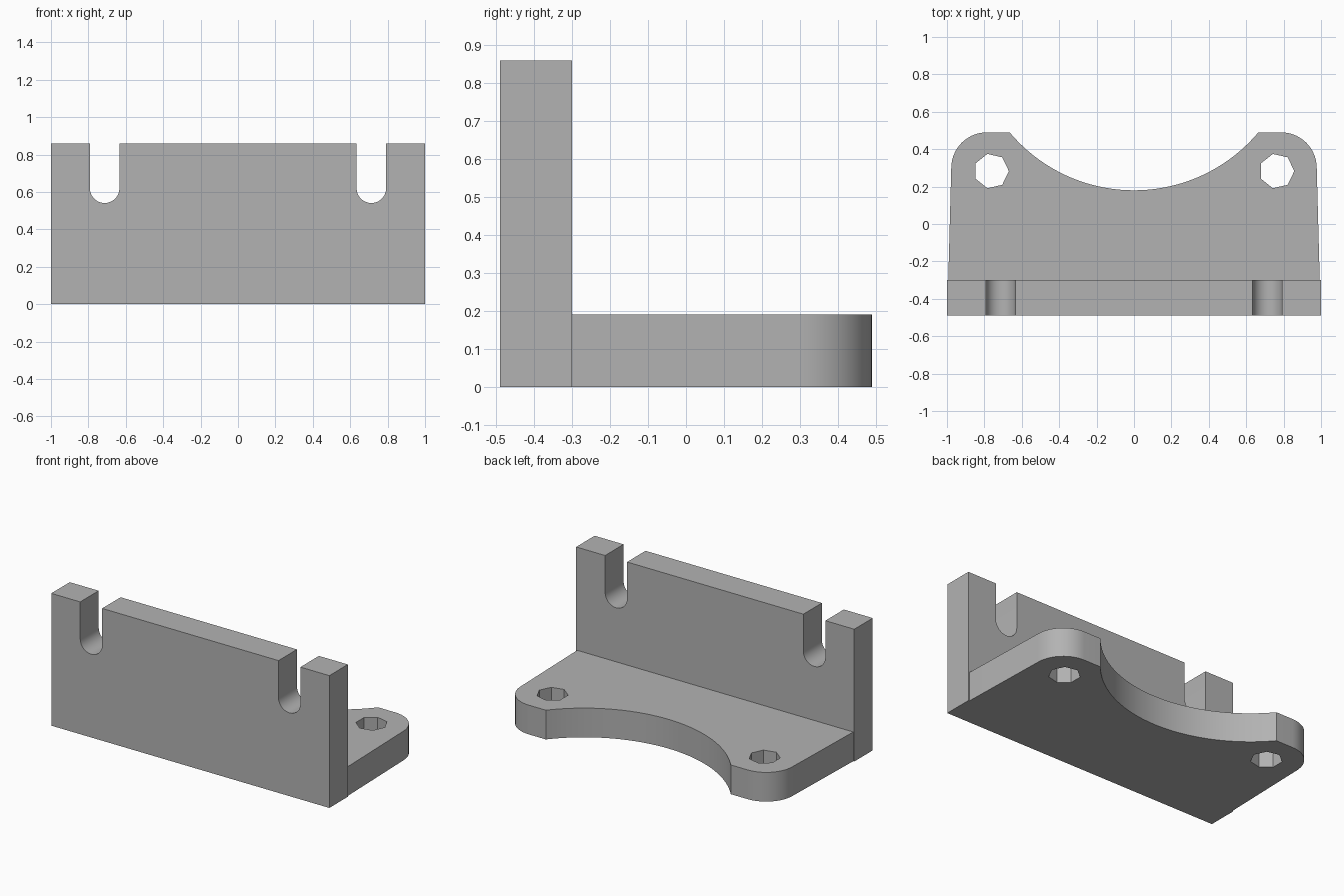
import bpy
import bmesh
from math import pi, cos, sin, radians, atan2
from mathutils import Vector

cube = bpy.data.objects.get("Cube")
if cube:
    bpy.data.objects.remove(cube, do_unlink=True)

grey = bpy.data.materials.new("plain grey")
grey.use_nodes = True
colour = (0.45, 0.45, 0.45, 1)
grey.diffuse_color = colour
grey.node_tree.nodes["Principled BSDF"].inputs["Base Color"].default_value = colour


def arc(cx, cy, r, start, end, steps):
    """Points along an arc, angles in radians."""
    angles = [start + (end - start) * i / steps for i in range(steps + 1)]
    return [(cx + r * cos(a), cy + r * sin(a)) for a in angles]


def mirrored(half):
    """Complete a right-hand half outline with its left-hand mirror image."""
    return half + [(-x, y) for x, y in reversed(half) if abs(x) > 1e-5]


def extrude_profile(name, points, to_3d, offset):
    """Make a solid from a flat outline."""
    bm = bmesh.new()
    face = bm.faces.new([bm.verts.new(to_3d(u, v)) for u, v in points])
    result = bmesh.ops.extrude_face_region(bm, geom=[face])
    moved = [g for g in result["geom"] if isinstance(g, bmesh.types.BMVert)]
    bmesh.ops.translate(bm, verts=moved, vec=Vector(offset))
    bmesh.ops.recalc_face_normals(bm, faces=bm.faces)
    mesh = bpy.data.meshes.new(name)
    bm.to_mesh(mesh)
    bm.free()
    mesh.materials.append(grey)
    obj = bpy.data.objects.new(name, mesh)
    bpy.context.collection.objects.link(obj)
    return obj


def select_only(obj):
    bpy.ops.object.select_all(action="DESELECT")
    obj.select_set(True)
    bpy.context.view_layer.objects.active = obj


depth, joint, wall_height, base_height = 0.49, -0.30, 0.86, 0.19

# Upright wall with two round-bottomed slots open at the top
slot_x, slot_r = 0.713, 0.079
slot = arc(slot_x, 0.62, slot_r, 0, -pi, 14)
half_wall = ([(1, 0), (1, wall_height), (slot_x + slot_r, wall_height)] + slot
             + [(slot_x - slot_r, wall_height)])
wall = extrude_profile("upright_wall", mirrored(half_wall),
                       lambda x, z: (x, -depth, z), (0, joint + depth, 0))

# Base plate with tapered sides, rounded corners and a concave rear edge
bay_x, bay_y = 0.665, 0.18
rise = depth - bay_y
bay_r = (bay_x ** 2 + rise ** 2) / (2 * rise)
centre_y = bay_y + bay_r
bay_end = atan2(depth - centre_y, bay_x)
half_base = ([(0.993, joint)] + arc(0.787, 0.30, 0.19, 0, pi / 2, 14)
             + arc(0, centre_y, bay_r, bay_end, -pi / 2, 18))
base = extrude_profile("base_plate", mirrored(half_base),
                       lambda x, y: (x, y, 0), (0, 0, base_height))

# Seven-sided bolt holes through the base plate
for x in (-0.763, 0.763):
    outline = arc(x, 0.283, 0.094, 0, 2 * pi, 7)[:-1]
    cutter = extrude_profile("hole_cutter", outline,
                             lambda u, v: (u, v, -0.1), (0, 0, 0.4))
    cutter.hide_render = True
    cut = base.modifiers.new("bolt_hole", "BOOLEAN")
    cut.operation = "DIFFERENCE"
    cut.solver = "EXACT"
    cut.object = cutter
    select_only(base)
    bpy.ops.object.modifier_apply(modifier=cut.name)
    bpy.data.objects.remove(cutter, do_unlink=True)

# Smooth the curved walls and keep the corners crisp
for obj in (wall, base):
    select_only(obj)
    bpy.ops.object.shade_smooth_by_angle(angle=radians(30))
